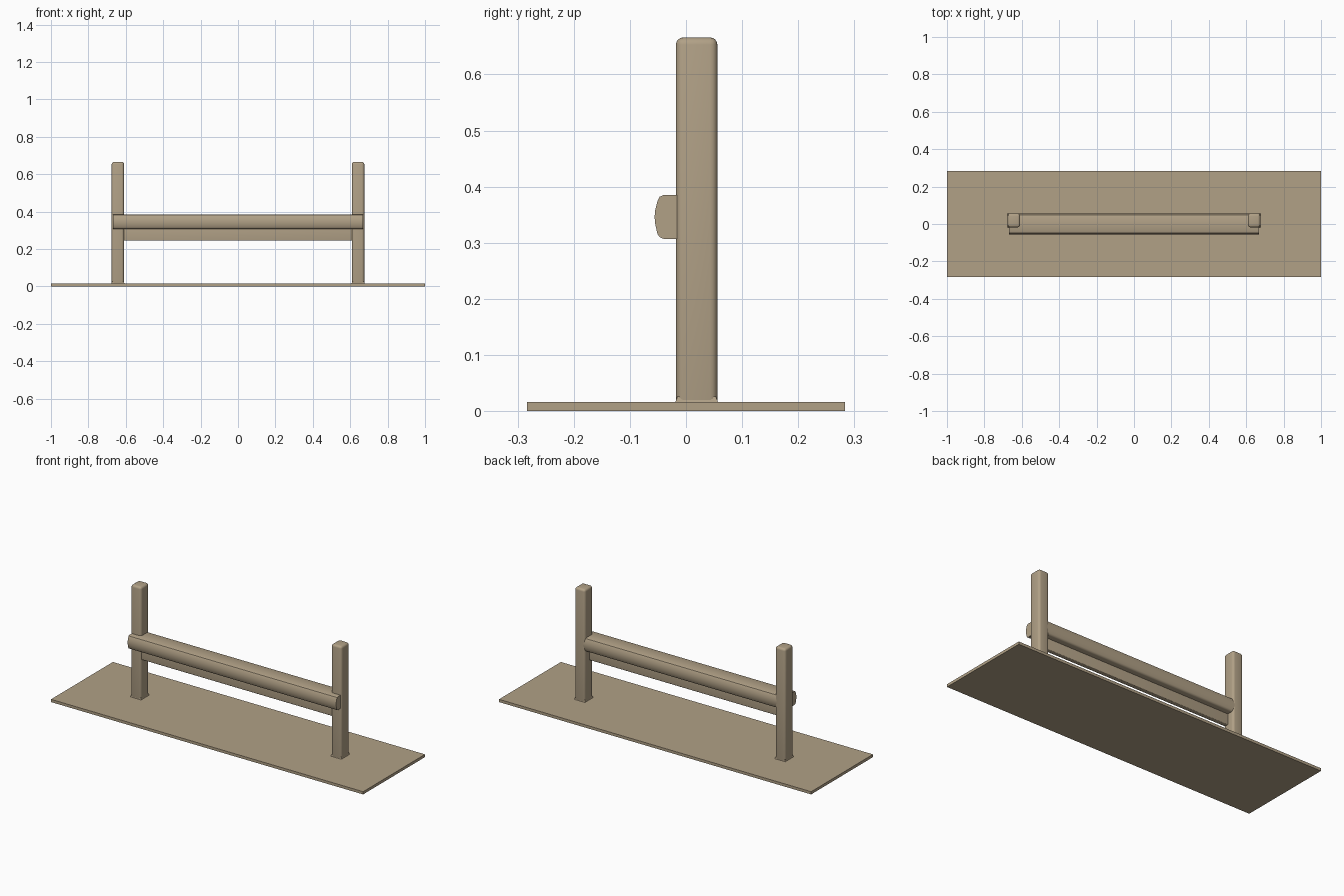
import bpy
import bmesh
from math import radians

cube = bpy.data.objects.get("Cube")
if cube:
    bpy.data.objects.remove(cube, do_unlink=True)

# Single wood colour
TAN = (0.44, 0.355, 0.24, 1.0)
wood = bpy.data.materials.new("tan_wood")
wood.use_nodes = True
wood.diffuse_color = TAN
shader = next(n for n in wood.node_tree.nodes if n.type == 'BSDF_PRINCIPLED')
shader.inputs["Base Color"].default_value = TAN
shader.inputs["Roughness"].default_value = 0.8


def finish(name, bm, smooth=True):
    bmesh.ops.recalc_face_normals(bm, faces=bm.faces)
    mesh = bpy.data.meshes.new(name)
    bm.to_mesh(mesh)
    bm.free()
    mesh.materials.append(wood)
    obj = bpy.data.objects.new(name, mesh)
    bpy.context.collection.objects.link(obj)
    if smooth:
        bpy.ops.object.select_all(action='DESELECT')
        obj.select_set(True)
        bpy.context.view_layer.objects.active = obj
        bpy.ops.object.shade_smooth_by_angle(angle=radians(35))
    return obj


def box(name, low, high, radius=0.0, top_scale=1.0):
    """Box between two corners, optionally rounded or tapered to the top."""
    bm = bmesh.new()
    bmesh.ops.create_cube(bm, size=1)
    for v in bm.verts:
        s = top_scale if v.co.z > 0 else 1.0
        for i in range(3):
            f = v.co[i] * (s if i < 2 else 1.0)
            v.co[i] = (low[i] + high[i]) / 2 + f * (high[i] - low[i])
    if radius:
        bmesh.ops.bevel(bm, geom=bm.edges[:], offset=radius, segments=4,
                        profile=0.5, affect='EDGES', clamp_overlap=True)
    return finish(name, bm, radius > 0)


def beam(name, profile, half_length):
    """Extrude a y-z profile along x."""
    bm = bmesh.new()
    face = bm.faces.new([bm.verts.new((-half_length, y, z)) for y, z in profile])
    moved = bmesh.ops.extrude_face_region(bm, geom=[face])["geom"]
    for v in moved:
        if isinstance(v, bmesh.types.BMVert):
            v.co.x = half_length
    return finish(name, bm)


# Thin ground plate
box("base_plate", (-1, -0.283, 0), (1, 0.283, 0.016))

# Rounded posts with slightly flared feet
for side, x in (("right", -0.642), ("left", 0.642)):
    box(side + "_post", (x - 0.033, -0.018, 0.002), (x + 0.033, 0.056, 0.666), 0.013)
    box(side + "_foot", (x - 0.036, -0.021, 0.01), (x + 0.036, 0.059, 0.026), 0, 0.86)

# Upper rail: softly bowed front and back, the back fitted between the posts
half = [(0.0, 0.385), (0.040, 0.385), (0.047, 0.382), (0.051, 0.374),
        (0.055, 0.358), (0.056, 0.346), (0.055, 0.334), (0.051, 0.316),
        (0.047, 0.310), (0.040, 0.307), (0.0, 0.307)]
beam("upper_rail_front", [(-y, z) for y, z in half], 0.668)
beam("upper_rail_back", half, 0.62)

# Narrow lower rail, set under the upper one
box("lower_rail", (-0.67, -0.011, 0.245), (0.67, 0.015, 0.332), 0.004)
